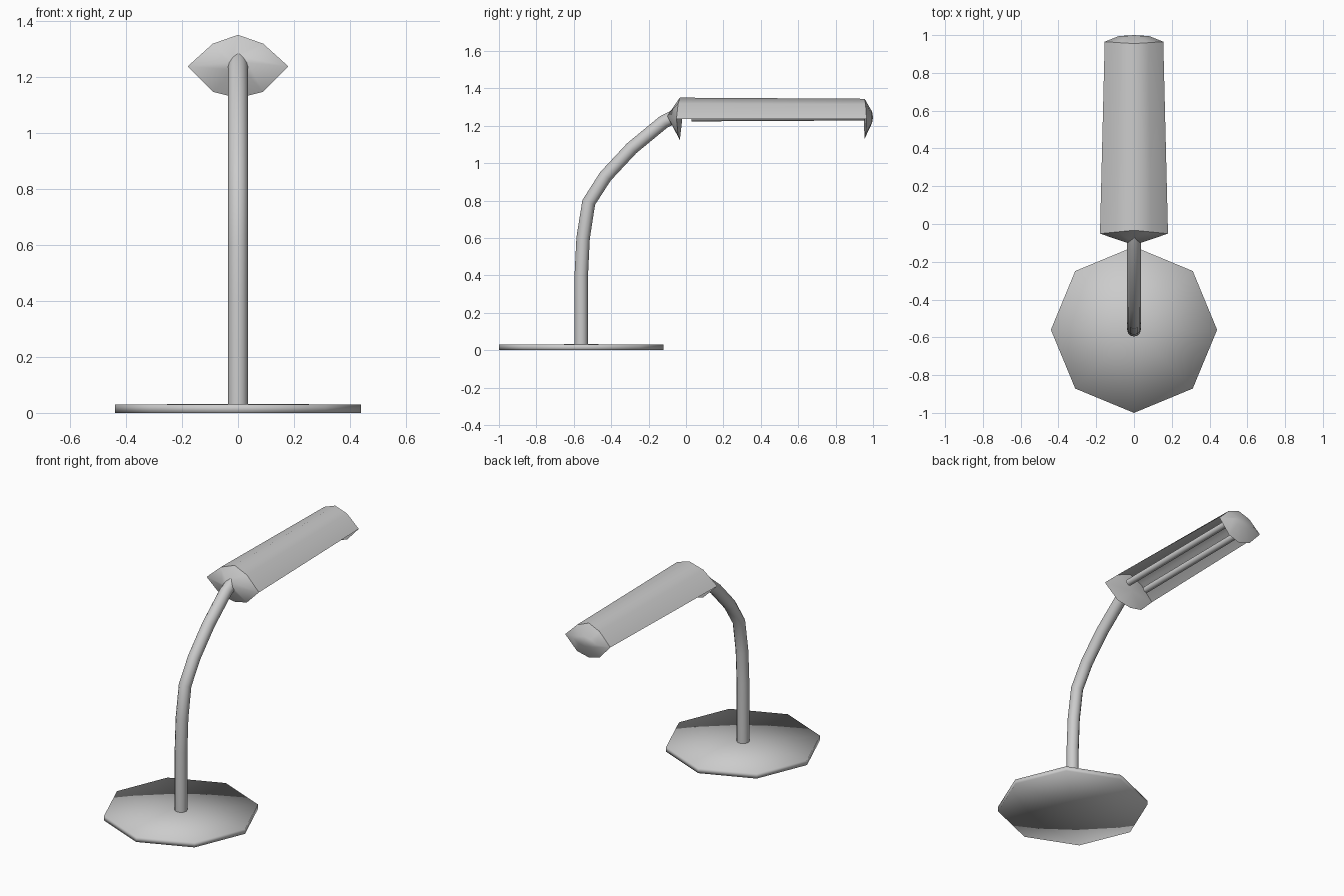
import bpy, bmesh, math
from mathutils import Vector

if "Cube" in bpy.data.objects:
    bpy.data.objects.remove(bpy.data.objects["Cube"])


def make_object(name, bm, angle=None):
    bmesh.ops.recalc_face_normals(bm, faces=bm.faces[:])
    mesh = bpy.data.meshes.new(name)
    bm.to_mesh(mesh)
    bm.free()
    ob = bpy.data.objects.new(name, mesh)
    bpy.context.collection.objects.link(ob)
    for p in mesh.polygons:
        p.use_smooth = True
    if angle:
        bpy.ops.object.select_all(action='DESELECT')
        ob.select_set(True)
        bpy.context.view_layer.objects.active = ob
        bpy.ops.object.shade_smooth_by_angle(angle=math.radians(angle))
    return ob


def loft(bm, rings, closed=True):
    """Bridge successive rings of points with quads."""
    loops = [[bm.verts.new(p) for p in r] for r in rings]
    n = len(loops[0])
    for a, b in zip(loops, loops[1:]):
        for i in range(n if closed else n - 1):
            j = (i + 1) % n
            bm.faces.new((a[i], a[j], b[j], b[i]))
    return loops


def fan(bm, loop, centre):
    c = bm.verts.new(centre)
    for i in range(len(loop)):
        bm.faces.new((loop[i], loop[(i + 1) % len(loop)], c))


def tube(name, path, r, sides=12):
    """Sweep a circle along a path lying in a yz plane."""
    pts = [Vector(p) for p in path]
    rings = []
    for i, p in enumerate(pts):
        t = (pts[min(i + 1, len(pts) - 1)] - pts[max(i - 1, 0)]).normalized()
        u = Vector((1, 0, 0))
        v = t.cross(u)
        rings.append([p + r * (math.cos(a) * u + math.sin(a) * v)
                      for a in (2 * math.pi * k / sides for k in range(sides))])
    bm = bmesh.new()
    loops = loft(bm, rings)
    fan(bm, loops[0], pts[0])
    fan(bm, loops[-1], pts[-1])
    return make_object(name, bm, 50)


# Octagonal base plate
bm = bmesh.new()
octagon = [(0.44 * math.cos(k * math.pi / 4), -0.56 + 0.44 * math.sin(k * math.pi / 4))
           for k in range(8)]
loops = loft(bm, [[(x, y, z) for x, y in octagon] for z in (0, 0.03)])
fan(bm, loops[0], (0, -0.56, 0))
fan(bm, loops[1], (0, -0.56, 0.032))
make_object("base", bm)

# Curved stem
stem = [(-0.56, 0.02), (-0.56, 0.4), (-0.55, 0.6), (-0.52, 0.79), (-0.43, 0.93),
        (-0.29, 1.08), (-0.12, 1.22), (-0.05, 1.255)]
tube("stem", [(0, y, z) for y, z in stem], 0.036)

# Eight-point head section: x and z fractions, starting at the right edge
SECTION = [(1, 0), (0.5, 0.72), (0, 1), (-0.5, 0.72), (-1, 0),
           (-0.5, -0.8), (0, -1), (0.5, -0.8)]


def head_ring(y, half_width, half_height, side_shift=0.0, z=1.237):
    return [(half_width * fx, y + side_shift * abs(fx), z + half_height * fz)
            for fx, fz in SECTION]


near_rim = head_ring(-0.033, 0.18, 0.113, -0.018)
far_rim = head_ring(0.955, 0.155, 0.107, 0.01)

# Open-bottomed shade
bm = bmesh.new()
loft(bm, [near_rim[:5], far_rim[:5]], closed=False)
make_object("shade", bm)

# Domed end caps with flat inner faces
for name, rim, dome, apex, inner in (
        ("near_cap", near_rim, head_ring(-0.075, 0.035, 0.03, -0.025, 1.25), -0.08, -0.02),
        ("far_cap", far_rim, head_ring(0.995, 0.08, 0.03, 0, 1.245), 1.0, 0.95)):
    bm = bmesh.new()
    loops = loft(bm, [rim, dome])
    fan(bm, loops[1], (0, apex, 1.247))
    fan(bm, loops[0], (0, inner, 1.235))
    make_object(name, bm, 80)

# Pair of light tubes under the shade
for side, label in ((-1, "left"), (1, "right")):
    tube(label + "_light_tube", [(side * 0.065, 0.03, 1.243), (side * 0.065, 0.955, 1.248)],
         0.02, 8)
